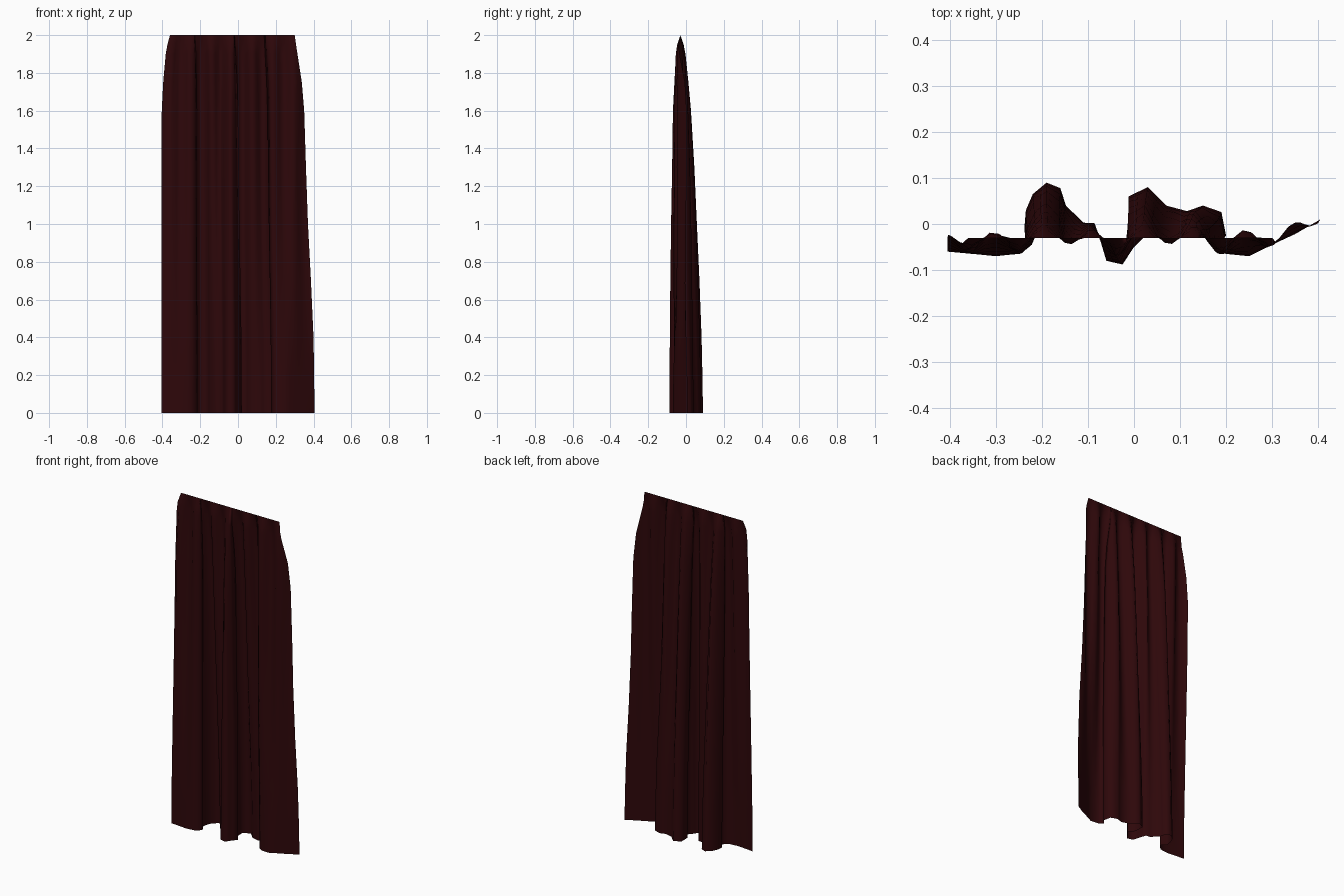
import bpy, bmesh, math

if "Cube" in bpy.data.objects:
    bpy.data.objects.remove(bpy.data.objects["Cube"])

# Hem line of the cloth, seen from above (x, y), left to right
HEM = [(-.405, -.06), (-.35, -.065), (-.30, -.07), (-.245, -.064), (-.222, -.045),
       (-.215, -.028), (-.238, -.005), (-.235, .03), (-.22, .065), (-.19, .09),
       (-.16, .078), (-.148, .04), (-.11, .003), (-.085, 0), (-.078, -.02),
       (-.06, -.08), (-.025, -.088), (.0, -.05), (.02, -.03), (-.01, .0),
       (-.012, .06), (.03, .08), (.07, .04), (.115, .028), (.15, .04), (.19, .026),
       (.20, -.025), (.175, -.045), (.20, -.065), (.25, -.07), (.30, -.045),
       (.35, -.022), (.405, .01)]
TOP_Y, TOP_L, TOP_R = -.03, -.36, .30

# Height, spread of left edge, right edge, back depth, front depth, small pleats
ROWS = [(2.0, 0, 0, 0, 0, 0), (1.95, .3, .07, .04, .1, .7), (1.9, .5, .14, .08, .15, 1),
        (1.75, .8, .36, .2, .25, 1.1), (1.6, .97, .48, .31, .35, 1.1), (1.3, 1, .57, .48, .45, .95),
        (1.0, 1, .67, .62, .6, .75), (.7, 1, .82, .77, .75, .5), (.4, 1, .95, .9, .88, .25),
        (.2, 1, .98, .96, .96, .1), (0, 1, 1, 1, 1, 0)]

# Halve the long stretches so the pleats have room to bend
path = [HEM[0]]
for a, b in zip(HEM, HEM[1:]):
    if math.dist(a, b) > .035:
        path.append(((a[0] + b[0]) / 2, (a[1] + b[1]) / 2))
    path.append(b)

# Share of the cloth width at each hem point
length = [0]
for a, b in zip(path, path[1:]):
    length.append(length[-1] + math.dist(a, b))
share = [.4 * s / length[-1] + .6 * (p[0] + .405) / .81 for s, p in zip(length, path)]

# Curtain cloth lofted from the straight rail line to the folded hem
bm = bmesh.new()
grid = []
for z, gl, gr, back, front, pleat in ROWS:
    row = []
    for t, (hx, hy) in zip(share, path):
        tx = TOP_L + (TOP_R - TOP_L) * t
        g = gl + (gr - gl) * min(1, max(0, t * 2.5))
        x = tx + (hx - tx) * g
        d = hy - TOP_Y
        y = TOP_Y + d * (back if d > 0 else front)
        y += .019 * pleat * math.cos(math.tau * (x + .305) / .109)
        row.append(bm.verts.new((x, y, z)))
    grid.append(row)
for hi, lo in zip(grid, grid[1:]):
    for i in range(len(path) - 1):
        bm.faces.new((lo[i], lo[i + 1], hi[i + 1], hi[i])).smooth = True
mesh = bpy.data.meshes.new("curtain")
bm.to_mesh(mesh)
bm.free()
curtain = bpy.data.objects.new("curtain", mesh)
bpy.context.collection.objects.link(curtain)

cloth = bpy.data.materials.new("dark red cloth")
cloth.diffuse_color = (.027, .0022, .003, 1)
cloth.use_nodes = True
cloth.node_tree.nodes["Principled BSDF"].inputs["Base Color"].default_value = cloth.diffuse_color
mesh.materials.append(cloth)
